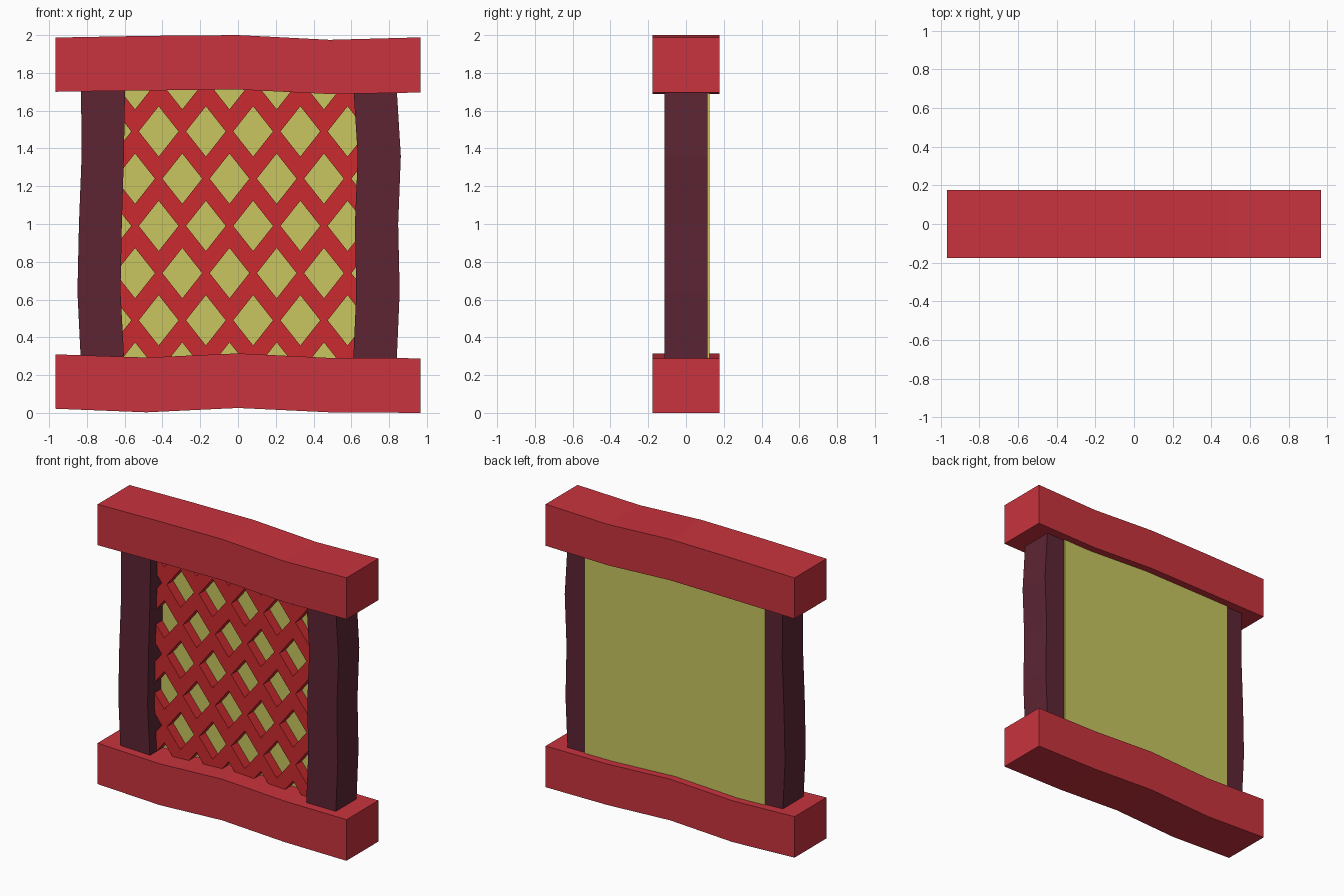
import bpy, bmesh

if "Cube" in bpy.data.objects:
    bpy.data.objects.remove(bpy.data.objects["Cube"])


def material(name, rgb):
    m = bpy.data.materials.new(name)
    m.diffuse_color = (*rgb, 1)
    m.use_nodes = True
    m.node_tree.nodes["Principled BSDF"].inputs["Base Color"].default_value = m.diffuse_color
    return m


RED = material("rail_red", (0.58, 0.033, 0.047))
LATTICE = material("lattice_red", (0.60, 0.024, 0.028))
PURPLE = material("post_purple", (0.107, 0.018, 0.034))
YELLOW = material("paper_yellow", (0.58, 0.565, 0.114))


def finish(name, bm, mat=None):
    bmesh.ops.recalc_face_normals(bm, faces=bm.faces[:])
    me = bpy.data.meshes.new(name)
    bm.to_mesh(me)
    bm.free()
    ob = bpy.data.objects.new(name, me)
    bpy.context.collection.objects.link(ob)
    if mat:
        me.materials.append(mat)
    return ob


def loft(name, rings, mat):
    """Four-sided beam through a list of rings."""
    bm = bmesh.new()
    loops = [[bm.verts.new(p) for p in r] for r in rings]
    for a, b in zip(loops, loops[1:]):
        for i in range(4):
            j = (i + 1) % 4
            bm.faces.new((a[i], a[j], b[j], b[i]))
    bm.faces.new(loops[0])
    bm.faces.new(loops[-1])
    return finish(name, bm, mat)


def add_prism(bm, outline, y0, y1):
    """Extrude an x-z outline from y0 to y1."""
    f = [bm.verts.new((x, y0, z)) for x, z in outline]
    b = [bm.verts.new((x, y1, z)) for x, z in outline]
    n = len(outline)
    bm.faces.new(f)
    bm.faces.new(b[::-1])
    for i in range(n):
        j = (i + 1) % n
        bm.faces.new((f[i], b[i], b[j], f[j]))


def rail(name, stations):
    d = 0.177
    loft(name, [[(x, -d, lo), (x, d, lo), (x, d, hi), (x, -d, hi)]
                for x, lo, hi in stations], RED)


def post(name, stations):
    d = 0.115
    loft(name, [[(a, -d, z), (b, -d, z), (b, d, z), (a, d, z)]
                for z, a, b in stations], PURPLE)


# Wavy horizontal rails: x, underside, top
rail("top_rail", [(-0.967, 1.70, 1.987), (-0.485, 1.707, 1.996), (0, 1.712, 2.0),
                  (0.485, 1.688, 1.975), (0.967, 1.696, 1.988)])
rail("bottom_rail", [(-0.967, 0.022, 0.31), (-0.485, 0.003, 0.293), (0, 0.026, 0.315),
                     (0.485, 0.003, 0.291), (0.967, 0.0, 0.289)])

# Slightly crooked posts: z, left, right
post("left_post", [(0.27, -0.832, -0.602), (0.64, -0.85, -0.622), (1.0, -0.842, -0.615),
                   (1.36, -0.828, -0.604), (1.72, -0.831, -0.598)])
post("right_post", [(0.27, 0.61, 0.84), (0.64, 0.626, 0.856), (1.0, 0.619, 0.848),
                    (1.36, 0.634, 0.862), (1.72, 0.611, 0.84)])


def plate(name, w, z0, z1, y0, y1, mat):
    bm = bmesh.new()
    add_prism(bm, [(-w, z0), (w, z0), (w, z1), (-w, z1)], y0, y1)
    return finish(name, bm, mat)


# Backing panel
plate("back_panel", 0.70, 0.26, 1.74, 0.03, 0.125, YELLOW)

# Lattice plate pierced by staggered diamonds
lattice = plate("lattice", 0.69, 0.265, 1.735, -0.04, 0.03, LATTICE)
bm = bmesh.new()
for row in range(7):
    z = 0.24 + 0.25 * row
    start = -0.545 if row % 2 == 0 else -0.67
    for col in range(6):
        x = start + 0.25 * col
        add_prism(bm, [(x - 0.105, z), (x, z - 0.133), (x + 0.105, z), (x, z + 0.133)],
                  -0.1, 0.1)
cutter = finish("diamond_cutter", bm)
cutter.hide_render = True
cut = lattice.modifiers.new("diamonds", "BOOLEAN")
cut.object = cutter
cut.operation = "DIFFERENCE"
cut.solver = "EXACT"
bpy.context.view_layer.objects.active = lattice
bpy.ops.object.modifier_apply(modifier=cut.name)
bpy.data.objects.remove(cutter, do_unlink=True)
